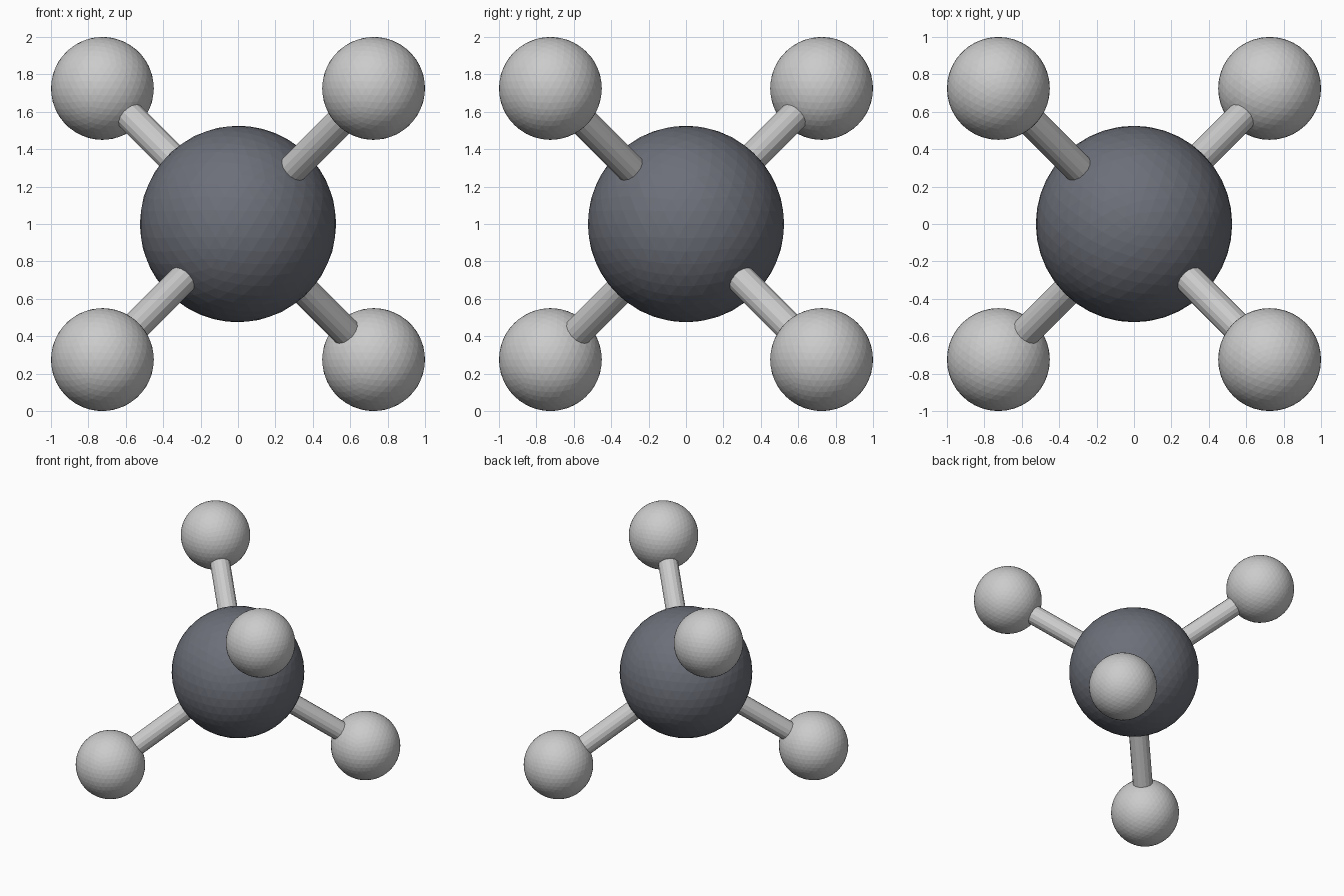
import bpy
from mathutils import Vector

if "Cube" in bpy.data.objects:
    bpy.data.objects.remove(bpy.data.objects["Cube"])

CENTRE = Vector((0, 0, 1))
ARM = 0.725          # offset of each small ball along every axis
BIG_R, SMALL_R, ROD_R = 0.525, 0.275, 0.08


def ball(name, centre, radius):
    bpy.ops.mesh.primitive_ico_sphere_add(subdivisions=4, radius=radius, location=centre)
    obj = bpy.context.object
    obj.name = name
    return obj


def rod(name, start, end):
    axis = end - start
    bpy.ops.mesh.primitive_cylinder_add(vertices=16, radius=ROD_R, depth=axis.length,
                                        location=(start + end) / 2)
    obj = bpy.context.object
    obj.name = name
    obj.rotation_euler = axis.to_track_quat('Z', 'Y').to_euler()
    return obj


# Dark central ball
dark = bpy.data.materials.new("dark_slate")
dark.diffuse_color = (0.15, 0.16, 0.19, 1)
dark.use_nodes = True
dark.node_tree.nodes["Principled BSDF"].inputs["Base Color"].default_value = dark.diffuse_color
core = ball("central_ball", CENTRE, BIG_R)
core.data.materials.append(dark)

# Four outer balls at tetrahedron corners, each with its connecting rod
corners = [(1, -1, 1), (-1, 1, 1), (1, 1, -1), (-1, -1, -1)]
for i, signs in enumerate(corners, 1):
    tip = CENTRE + Vector(signs) * ARM
    ball(f"outer_ball_{i}", tip, SMALL_R)
    rod(f"connecting_rod_{i}", CENTRE, tip)
